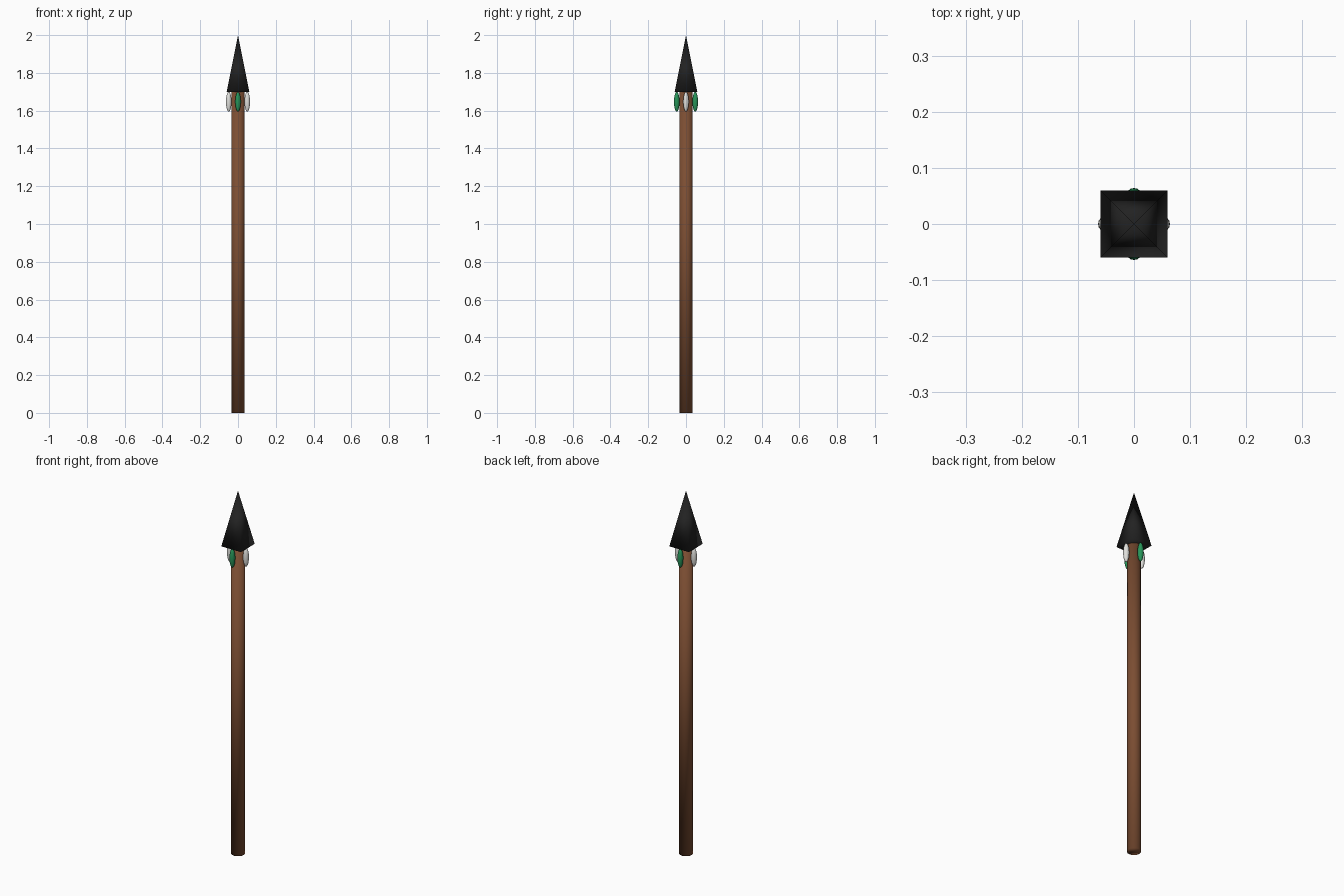
import bpy, math

if "Cube" in bpy.data.objects:
    bpy.data.objects.remove(bpy.data.objects["Cube"])


def material(name, rgb):
    m = bpy.data.materials.new(name)
    m.diffuse_color = (*rgb, 1)
    m.use_nodes = True
    m.node_tree.nodes["Principled BSDF"].inputs["Base Color"].default_value = m.diffuse_color
    return m


def finish(name, mat):
    o = bpy.context.object
    o.name = name
    o.data.materials.append(mat)
    bpy.ops.object.shade_smooth()
    return o


brown = material("brown wood", (0.20, 0.075, 0.032))
black = material("black stone", (0.016, 0.016, 0.016))
green = material("green", (0.02, 0.30, 0.10))
white = material("off white", (0.75, 0.75, 0.72))

# Shaft
bpy.ops.mesh.primitive_cylinder_add(vertices=16, radius=0.035, depth=1.7, location=(0, 0, 0.85))
finish("shaft", brown)

# Square pyramid head, sides facing the axes
bpy.ops.mesh.primitive_cone_add(vertices=4, radius1=0.06 * math.sqrt(2), radius2=0, depth=0.3,
                                location=(0, 0, 1.85), rotation=(0, 0, math.pi / 4))
finish("spear_head", black)

# Four hanging ornaments: white at the sides, green at front and back
for i in range(4):
    a = i * math.pi / 2
    bpy.ops.mesh.primitive_uv_sphere_add(segments=16, ring_count=10, radius=1,
                                         location=(0.049 * math.cos(a), 0.049 * math.sin(a), 1.647))
    bpy.context.object.scale = (0.015, 0.015, 0.052)
    finish(f"feather_{i + 1}", green if i % 2 else white)
